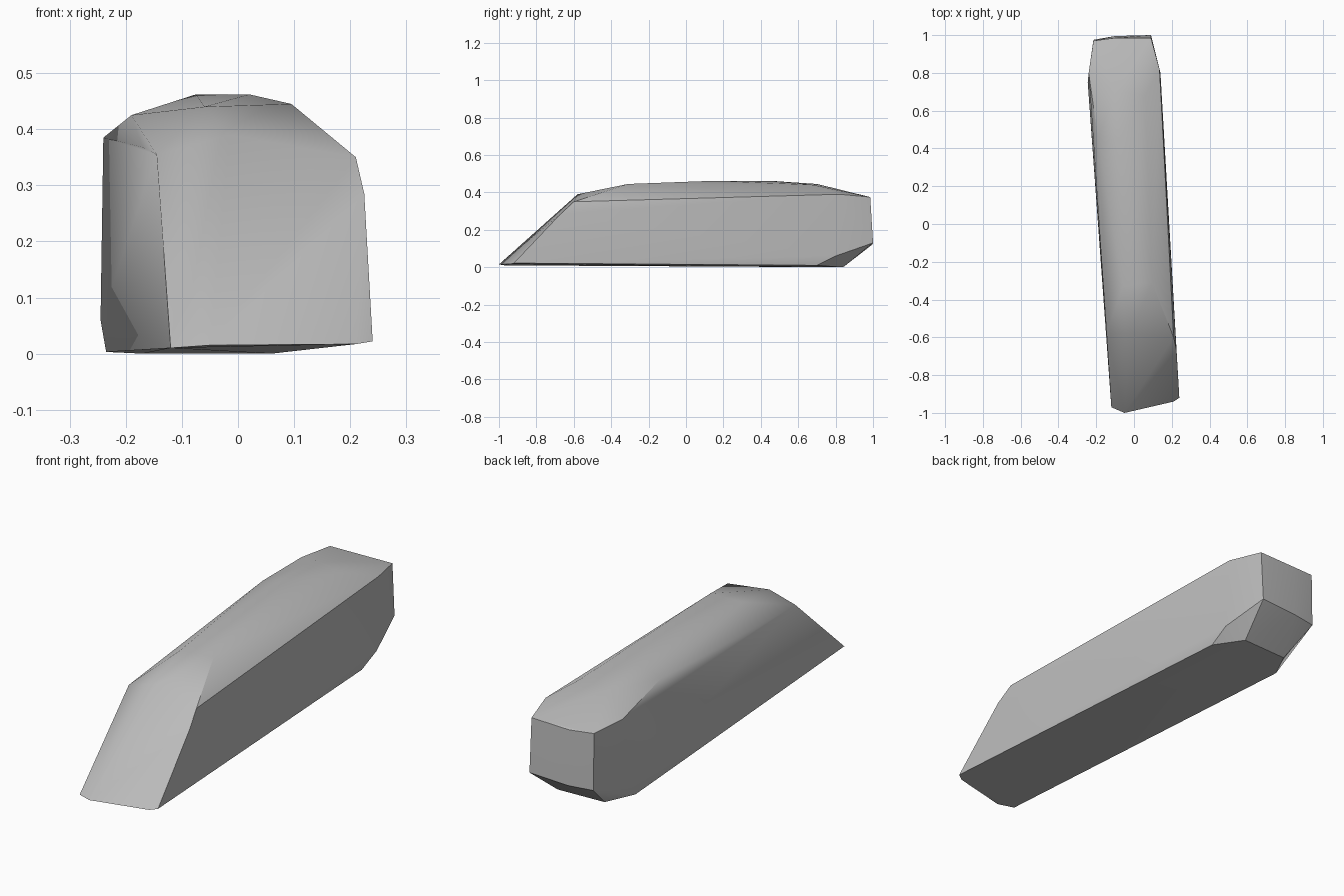
import bpy
import bmesh
import math

default_cube = bpy.data.objects.get("Cube")
if default_cube:
    bpy.data.objects.remove(default_cube, do_unlink=True)


def make_material(name, colour):
    material = bpy.data.materials.new(name)
    material.use_nodes = True
    material.diffuse_color = colour
    shader = material.node_tree.nodes["Principled BSDF"]
    shader.inputs["Base Color"].default_value = colour
    return material


def make_hull(name, outlines, material):
    """Wrap a faceted convex skin around the outlines and shade it smooth."""
    bm = bmesh.new()
    for outline in outlines.values():
        for point in outline:
            bm.verts.new(point)
    result = bmesh.ops.convex_hull(bm, input=bm.verts[:])
    unused = {v for v in result["geom_interior"] + result["geom_unused"]
              if isinstance(v, bmesh.types.BMVert)}
    bmesh.ops.delete(bm, geom=list(unused), context="VERTS")
    bmesh.ops.recalc_face_normals(bm, faces=bm.faces[:])
    mesh = bpy.data.meshes.new(name)
    bm.to_mesh(mesh)
    bm.free()
    mesh.materials.append(material)
    obj = bpy.data.objects.new(name, mesh)
    bpy.context.collection.objects.link(obj)
    bpy.ops.object.select_all(action="DESELECT")
    obj.select_set(True)
    bpy.context.view_layer.objects.active = obj
    bpy.ops.object.shade_smooth_by_angle(angle=math.radians(30))
    return obj


# Outlines of the slightly skewed block, from the sloping nose to the blunt tail
outlines = {
    "nose_lip": [(-.12, -.97, .01), (-.05, -1, .015),
                 (.21, -.94, .017), (.24, -.92, .022)],
    "nose_brow": [(-.145, -.58, .355), (-.015, -.58, .39),
                  (.21, -.6, .35), (.225, -.67, .285)],
    "crown_front": [(-.17, -.2, .368), (-.06, -.33, .44), (.095, -.31, .445)],
    "crown_back": [(-.19, .45, .425), (-.075, .45, .462),
                   (.02, .15, .462), (.06, .68, .44), (-.1, .7, .445)],
    "tail_shoulder": [(-.24, .8, .385), (.135, .82, .39),
                      (-.245, .75, .06), (.14, .8, .06)],
    "tail_top": [(-.215, .97, .378), (-.1, .985, .37), (.09, .985, .375)],
    "tail_bottom": [(-.215, .975, .12), (-.1, .995, .12), (.09, 1, .13)],
    "underside": [(-.235, .7, .003), (-.17, .83, 0),
                  (.06, .84, 0), (.135, .7, .01)],
}

stone = make_material("plain grey", (.5, .5, .5, 1))
make_hull("stone_block", outlines, stone)
